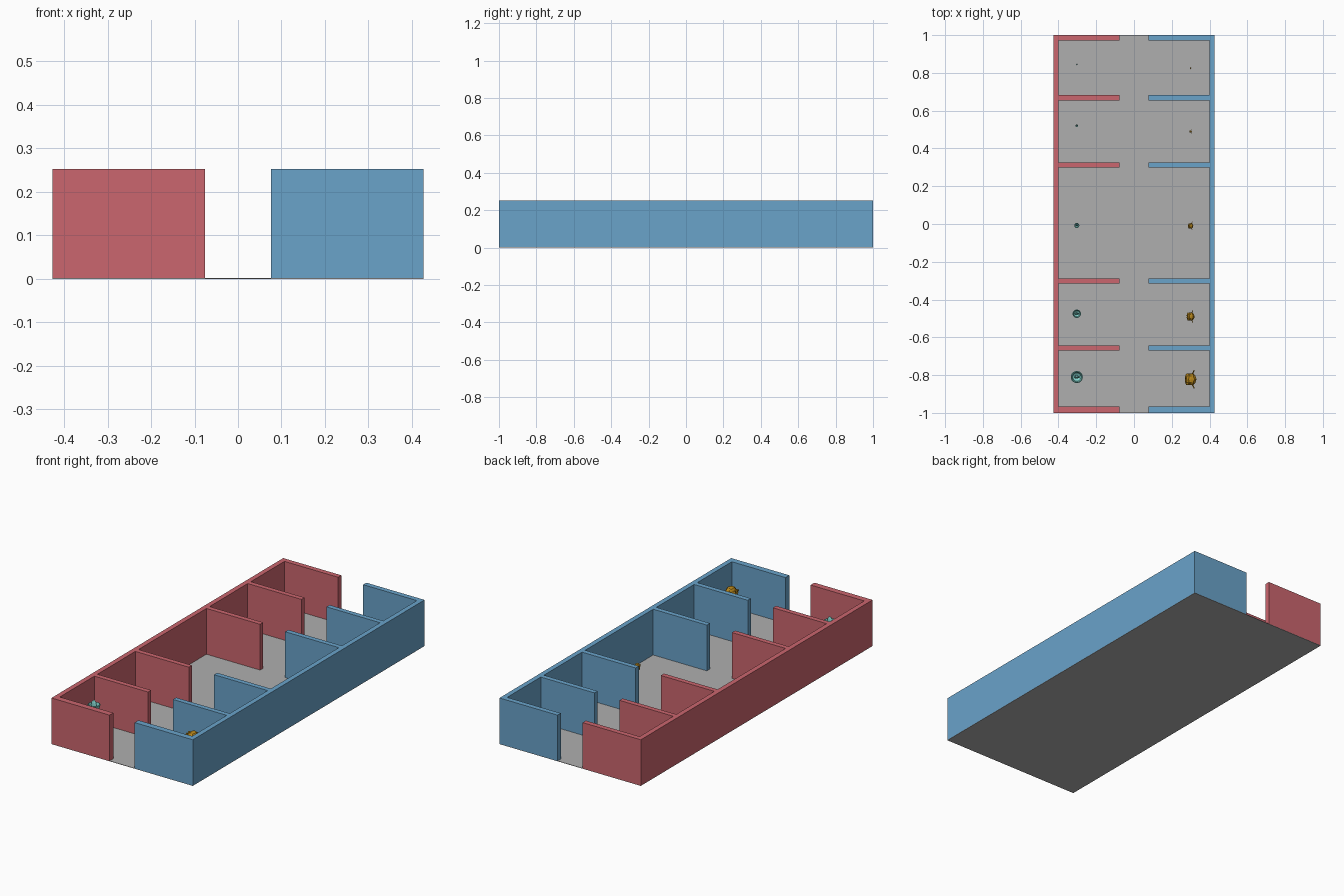
import bpy, bmesh, math

if "Cube" in bpy.data.objects:
    bpy.data.objects.remove(bpy.data.objects["Cube"])

H, OUT, INN, END = 0.252, 0.427, 0.4, 0.076   # wall height, outer/inner face, divider end
FLOOR = 0.002


def material(name, rgb):
    m = bpy.data.materials.new(name)
    m.diffuse_color = (*rgb, 1)
    m.use_nodes = True
    m.node_tree.nodes["Principled BSDF"].inputs["Base Color"].default_value = m.diffuse_color
    return m


RED = material("red", (0.597, 0.133, 0.156))
BLUE = material("blue", (0.144, 0.366, 0.591))
GREY = material("grey", (0.43, 0.43, 0.43))
GOLD = material("gold", (0.48, 0.24, 0.01))
TEAL = material("teal", (0.22, 0.65, 0.60))


def prism(name, outline, z0, z1, mat):
    bm = bmesh.new()
    face = bm.faces.new([bm.verts.new((x, y, z0)) for x, y in outline])
    top = bmesh.ops.extrude_face_region(bm, geom=[face])
    verts = [g for g in top["geom"] if isinstance(g, bmesh.types.BMVert)]
    bmesh.ops.translate(bm, verts=verts, vec=(0, 0, z1 - z0))
    bmesh.ops.recalc_face_normals(bm, faces=bm.faces)
    me = bpy.data.meshes.new(name)
    bm.to_mesh(me)
    bm.free()
    me.materials.append(mat)
    ob = bpy.data.objects.new(name, me)
    bpy.context.collection.objects.link(ob)
    return ob


def comb(side, y0, y1, dividers):
    """Outline of a long outer wall with divider teeth pointing to the corridor."""
    pts = [(OUT, y0), (OUT, y1)]
    for a, b in dividers:                     # from back to front
        pts += [(INN, b), (END, b), (END, a), (INN, a)]
    pts.append((INN, y0))
    clean = []
    for p in pts:
        p = (side * p[0], p[1])
        if not clean or p != clean[-1]:
            clean.append(p)
    return clean


# Floor slab
prism("floor", [(-OUT, -1), (OUT, -1), (OUT, 1), (-OUT, 1)], 0, FLOOR, GREY)

# Outer walls with room dividers, a long rear piece and a short front piece
for side, mat, label in ((-1, RED, "left"), (1, BLUE, "right")):
    prism(label + "_rear_walls",
          comb(side, -0.288, 1, [(0.972, 1), (0.655, 0.682), (0.299, 0.326)]),
          FLOOR, H, mat)
    front = comb(side, -1, -0.288,
                 [(-0.315, -0.288), (-0.669, -0.642), (-1, -0.967)])
    prism(label + "_front_walls", front, FLOOR, H, mat)


# Head ornaments facing the corridor, shrinking toward the rear
for i, (y, s) in enumerate([(-0.822, 1), (-0.49, 0.68), (-0.01, 0.45),
                            (0.49, 0.2), (0.825, 0.1)]):
    bpy.ops.mesh.primitive_monkey_add(size=2, location=(0.3, y, 0.16 * s))
    ob = bpy.context.object
    ob.name = f"head_ornament_{i + 1}"
    ob.scale = (0.0365 * s,) * 3
    ob.rotation_euler = (0, 0, -math.pi / 2)
    ob.data.materials.append(GOLD)


def dish(name, y, s):
    """Shallow open dish with a small centre piece."""
    profile = [(0, -0.03), (0.014, -0.028), (0.026, -0.012), (0.032, 0.012),
               (0.028, 0.014), (0.022, -0.008), (0.008, -0.018), (0, -0.018)]
    bm = bmesh.new()
    vs = [bm.verts.new((r, 0, z)) for r, z in profile]
    es = [bm.edges.new(p) for p in zip(vs, vs[1:])]
    bmesh.ops.spin(bm, geom=vs + es, cent=(0, 0, 0), axis=(0, 0, 1),
                   angle=2 * math.pi, steps=24)
    bmesh.ops.remove_doubles(bm, verts=bm.verts, dist=1e-5)
    ball = bmesh.ops.create_icosphere(bm, subdivisions=2, radius=0.011)["verts"]
    bmesh.ops.scale(bm, verts=ball, vec=(1.5, 0.7, 2.6))
    bmesh.ops.translate(bm, verts=ball, vec=(0, 0, 0.008))
    bmesh.ops.recalc_face_normals(bm, faces=bm.faces)
    me = bpy.data.meshes.new(name)
    bm.to_mesh(me)
    bm.free()
    me.materials.append(TEAL)
    ob = bpy.data.objects.new(name, me)
    ob.location = (-0.303, y, 0.165 * s)
    ob.scale = (s, s, s)
    bpy.context.collection.objects.link(ob)


# Dish ornaments, shrinking toward the rear
for i, (y, s) in enumerate([(-0.81, 1), (-0.475, 0.7), (-0.008, 0.42),
                            (0.52, 0.22), (0.845, 0.1)]):
    dish(f"dish_ornament_{i + 1}", y, s)
